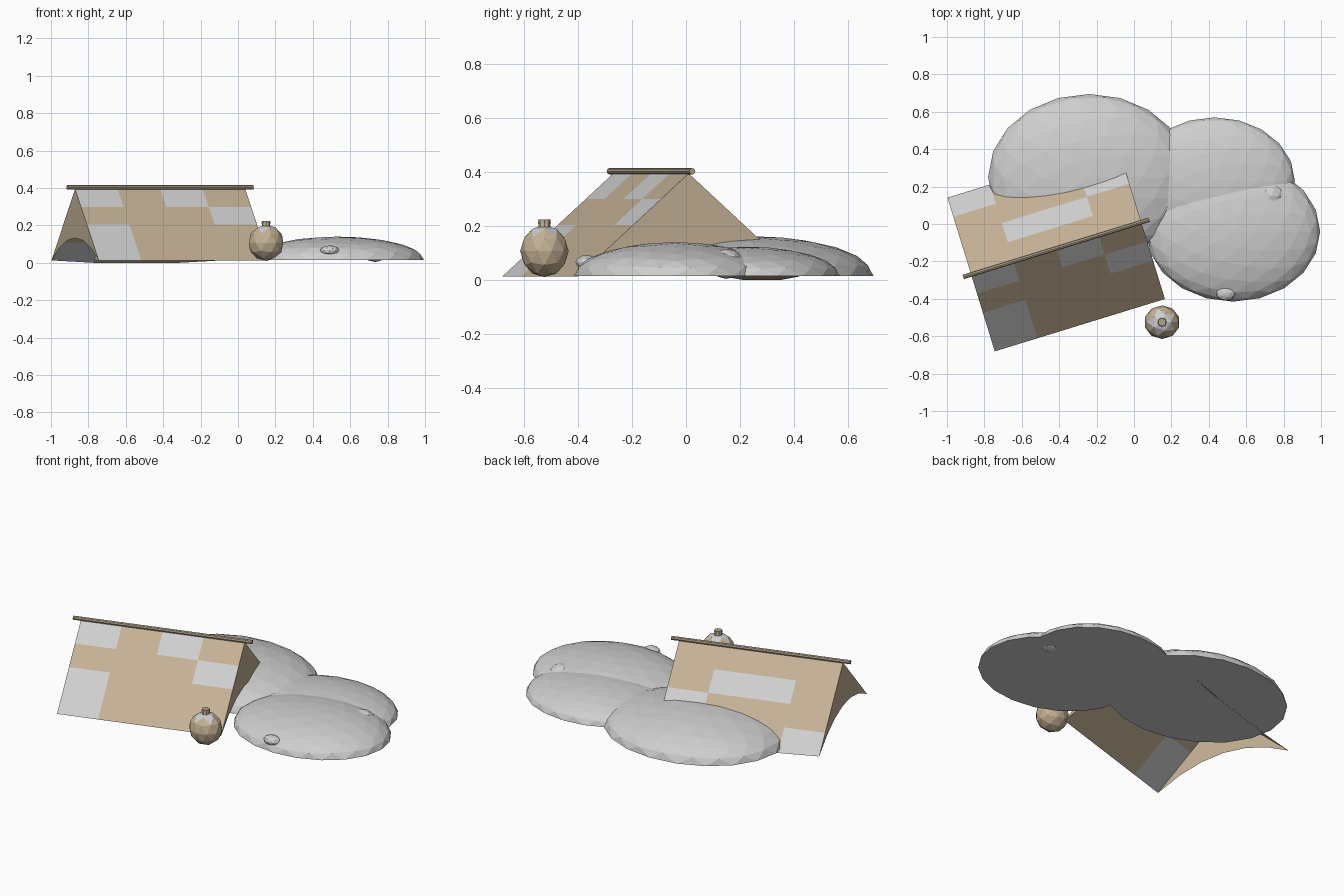
import bpy, bmesh, math
from mathutils import Vector, Matrix

if "Cube" in bpy.data.objects:
    bpy.data.objects.remove(bpy.data.objects["Cube"])


def material(name, rgb):
    m = bpy.data.materials.new(name)
    m.diffuse_color = (*rgb, 1)
    m.use_nodes = True
    m.node_tree.nodes["Principled BSDF"].inputs["Base Color"].default_value = m.diffuse_color
    return m


GREY = material("pale_grey", (0.62, 0.62, 0.62))
BEIGE = material("canvas_beige", (0.55, 0.44, 0.30))
WOOD = material("pole_brown", (0.44, 0.37, 0.26))


def finish(name, bm, mats):
    mesh = bpy.data.meshes.new(name)
    bm.normal_update()
    bm.to_mesh(mesh)
    bm.free()
    for m in mats:
        mesh.materials.append(m)
    obj = bpy.data.objects.new(name, mesh)
    bpy.context.collection.objects.link(obj)
    return obj


def ellipsoid(name, centre, radii, subdiv, mats, cut=False):
    bm = bmesh.new()
    bmesh.ops.create_icosphere(bm, subdivisions=subdiv, radius=1)
    bmesh.ops.scale(bm, vec=radii, verts=bm.verts)
    bmesh.ops.translate(bm, vec=centre, verts=bm.verts)
    if cut:  # keep only the upper half and close the flat base
        r = bmesh.ops.bisect_plane(bm, geom=bm.verts[:] + bm.edges[:] + bm.faces[:],
                                   plane_co=centre, plane_no=(0, 0, -1),
                                   clear_outer=True, dist=1e-5)
        bmesh.ops.holes_fill(bm, edges=[e for e in bm.edges if e.is_boundary], sides=0)
    return finish(name, bm, mats)


# Low mounds with flat bases
BASE = 0.015
for name, x, y, rx, ry, h in (("mound_back", -0.24, 0.25, 0.54, 0.445, 0.147),
                              ("mound_right", 0.43, 0.23, 0.43, 0.34, 0.108),
                              ("mound_front", 0.53, -0.04, 0.465, 0.375, 0.125)):
    ellipsoid(name, (x, y, BASE), (rx, ry, h), 3, [GREY], cut=True)

# Pebbles set into the front mound
ellipsoid("pebble_front", (0.49, -0.37, 0.065), (0.052, 0.04, 0.028), 2, [GREY])
ellipsoid("pebble_side", (0.735, 0.15, 0.06), (0.072, 0.065, 0.056), 2, [GREY])

# Tent: local u runs along the ridge, w across it
CENTRE = Vector((-0.416, -0.13, 0))
ANGLE = math.atan2(0.28, 0.91)
PLACE = Matrix.Translation(CENTRE) @ Matrix.Rotation(ANGLE, 4, 'Z')
HALF_L, HALF_W, TOP, FOOT = 0.476, 0.43, 0.395, 0.013


def tent_panel(name, side, patches):
    """Sloping 4 x 4 panel; patches lists (row, column) squares in grey."""
    bm = bmesh.new()
    grid = []
    for r in range(5):
        t = r / 4
        row = []
        for c in range(5):
            z = TOP + (FOOT - TOP) * t
            if r == 4 and side > 0 and 0 < c < 4:
                z = 0.0  # sagging hem
            row.append(bm.verts.new((-HALF_L + 2 * HALF_L * c / 4, side * HALF_W * t, z)))
        grid.append(row)
    for r in range(4):
        for c in range(4):
            quad = [grid[r][c], grid[r + 1][c], grid[r + 1][c + 1], grid[r][c + 1]]
            f = bm.faces.new(quad if side < 0 else quad[::-1])
            f.material_index = 1 if (r, c) in patches else 0
    bm.transform(PLACE)
    return finish(name, bm, [BEIGE, GREY])


tent_panel("tent_front_panel", -1, {(0, 0), (0, 2), (1, 3), (2, 0), (3, 0)})
tent_panel("tent_back_panel", 1, {(1, 1), (1, 2), (2, 3), (3, 0)})

# Tent end walls with an arched lower edge
for name, end in (("tent_left_end", -1), ("tent_right_end", 1)):
    bm = bmesh.new()
    apex = bm.verts.new((end * HALF_L, 0, TOP))
    hem = []
    for i in range(7):
        s = -1 + i / 3
        hem.append(bm.verts.new((end * HALF_L, s * HALF_W, FOOT + 0.12 * (1 - s * s))))
    for a, b in zip(hem, hem[1:]):
        bm.faces.new((apex, a, b) if end > 0 else (apex, b, a))
    bm.transform(PLACE)
    finish(name, bm, [BEIGE])


def cylinder(name, r1, r2, depth, sides, matrix, mat):
    bm = bmesh.new()
    bmesh.ops.create_cone(bm, cap_ends=True, segments=sides, radius1=r1, radius2=r2,
                          depth=depth, matrix=matrix)
    return finish(name, bm, [mat])


# Ridge pole
cylinder("ridge_pole", 0.012, 0.012, 1.04, 8,
         PLACE @ Matrix.Translation((0, 0, 0.403)) @ Matrix.Rotation(math.pi / 2, 4, 'Y'), WOOD)

# Jar: faceted body with a pale shoulder, neck and lip
JX, JY = 0.15, -0.525
jar = ellipsoid("jar_body", (JX, JY, 0.107), (0.096, 0.09, 0.097), 2, [BEIGE, GREY])
for p in jar.data.polygons:
    p.material_index = 1 if p.center.z > 0.178 else 0
cylinder("jar_neck", 0.024, 0.02, 0.03, 8, Matrix.Translation((JX, JY, 0.203)), BEIGE)
cylinder("jar_lip", 0.024, 0.022, 0.014, 8, Matrix.Translation((JX, JY, 0.217)), WOOD)
